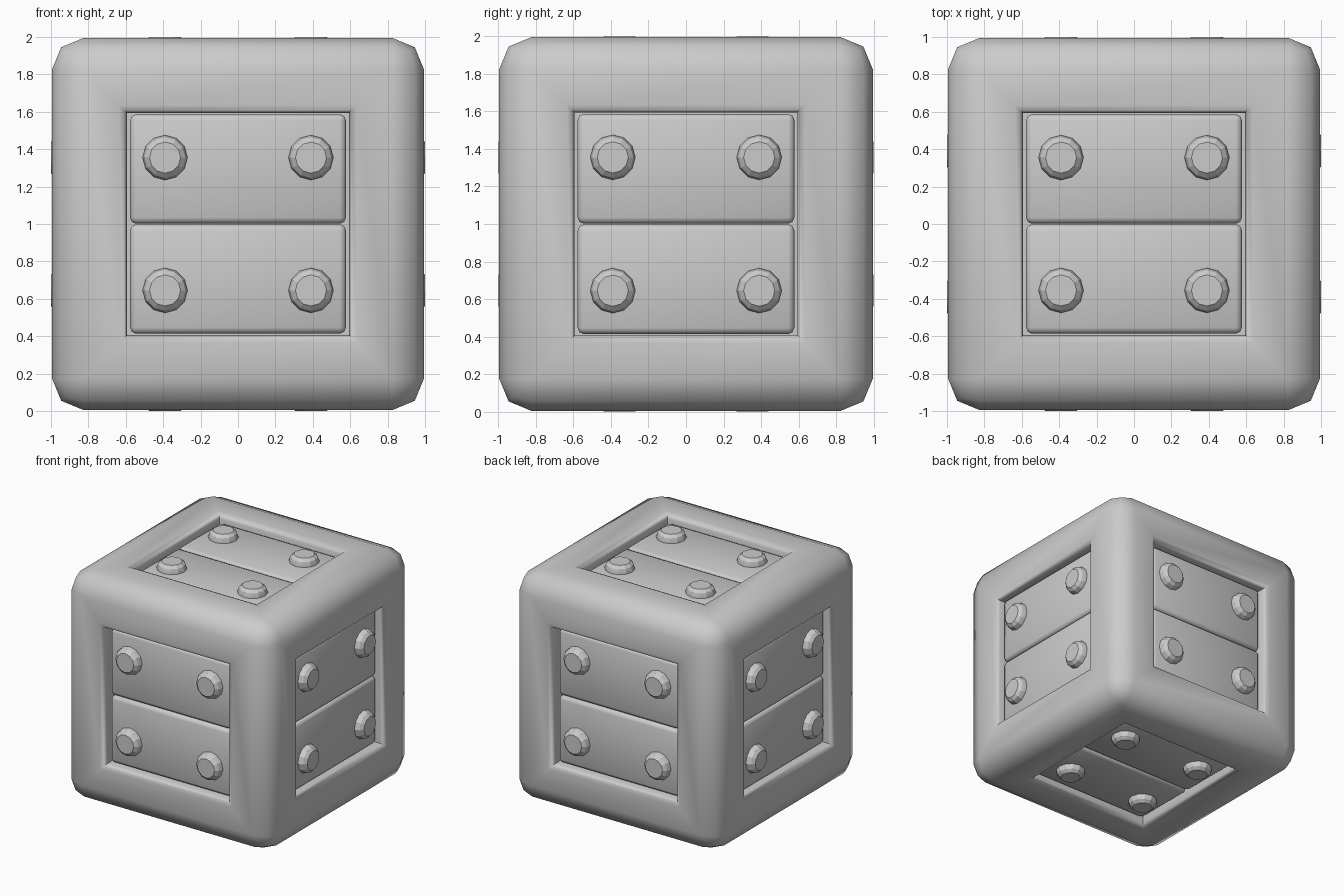
import bpy, bmesh
from math import pi, cos, sin, radians
from mathutils import Matrix, Vector

if "Cube" in bpy.data.objects:
    bpy.data.objects.remove(bpy.data.objects["Cube"])

CENTRE = Matrix.Translation((0, 0, 1))
# rotations carrying the front (-y) face onto each of the six sides
SIDES = {"front": Matrix.Rotation(0, 4, 'Z'), "right": Matrix.Rotation(pi / 2, 4, 'Z'),
         "back": Matrix.Rotation(pi, 4, 'Z'), "left": Matrix.Rotation(-pi / 2, 4, 'Z'),
         "top": Matrix.Rotation(-pi / 2, 4, 'X'), "bottom": Matrix.Rotation(pi / 2, 4, 'X')}


def finish(name, bm, matrix, angle):
    bmesh.ops.recalc_face_normals(bm, faces=bm.faces)
    bm.transform(matrix)
    mesh = bpy.data.meshes.new(name)
    bm.to_mesh(mesh)
    bm.free()
    obj = bpy.data.objects.new(name, mesh)
    bpy.context.collection.objects.link(obj)
    bpy.ops.object.select_all(action='DESELECT')
    obj.select_set(True)
    bpy.context.view_layer.objects.active = obj
    bpy.ops.object.shade_smooth_by_angle(angle=radians(angle))
    return obj


def bevel(bm, width):
    bmesh.ops.bevel(bm, geom=bm.edges[:], offset=width, segments=2,
                    profile=0.5, affect='EDGES')


# Crate frame: rounded cube with a soft-lipped recess in each side
bm = bmesh.new()
bmesh.ops.create_cube(bm, size=1.99)
bevel(bm, 0.17)
panels = [f for f in bm.faces if f.calc_area() > 1.5]
for thickness, depth in ((0.19, 0), (0.028, -0.012), (0.012, -0.028), (0.001, -0.09)):
    bmesh.ops.inset_individual(bm, faces=panels, thickness=thickness, depth=depth,
                               use_even_offset=True)
finish("crate_frame", bm, CENTRE, 60)


def plank(name, matrix, z):
    bm = bmesh.new()
    size = Matrix.Diagonal((1.154, 0.10, 0.584, 1))
    bmesh.ops.create_cube(bm, size=1, matrix=Matrix.Translation((0, -0.885, z)) @ size)
    bevel(bm, 0.032)
    finish(name, bm, matrix, 60)


def bolt(name, matrix, x, z, sides=12):
    bm = bmesh.new()
    rings = [[bm.verts.new((x + r * cos(2 * pi * i / sides), -d, z + r * sin(2 * pi * i / sides)))
              for i in range(sides)]
             for r, d in ((0.12, 0.92), (0.12, 0.945), (0.109, 0.977), (0.083, 1.0))]
    for a, b in zip(rings, rings[1:]):
        for i in range(sides):
            j = (i + 1) % sides
            bm.faces.new((a[i], a[j], b[j], b[i]))
    bm.faces.new(rings[-1])
    bm.faces.new(rings[0])
    finish(name, bm, matrix, 20)


# Two planks and four bolts on every side
for side, turn in SIDES.items():
    matrix = CENTRE @ turn
    for row, s in (("upper", 1), ("lower", -1)):
        plank(f"{side}_{row}_plank", matrix, s * 0.294)
        for col, t in (("left", -1), ("right", 1)):
            bolt(f"{side}_{row}_{col}_bolt", matrix, t * 0.39, s * 0.355)
